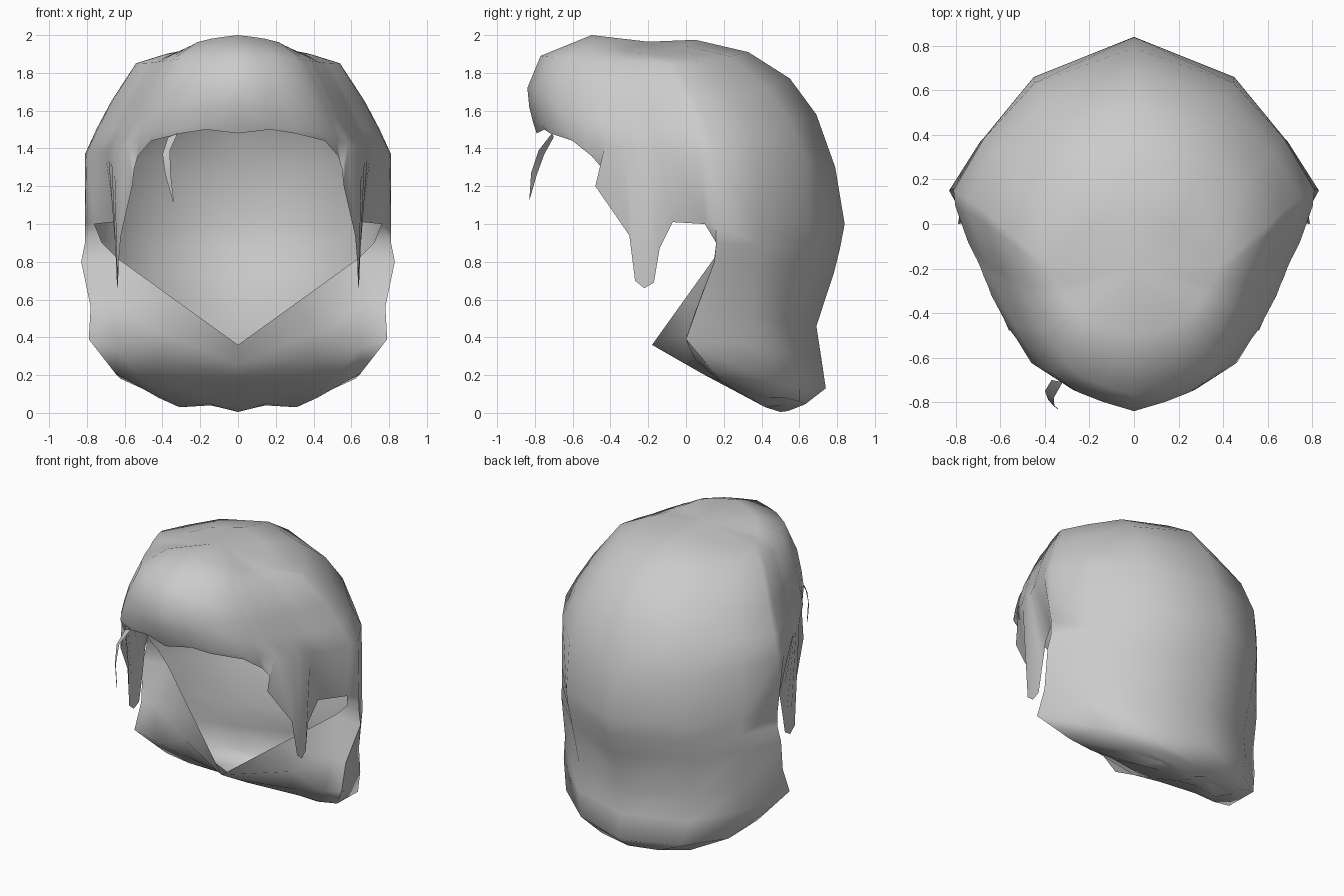
import bpy, bmesh, math

if "Cube" in bpy.data.objects:
    bpy.data.objects.remove(bpy.data.objects["Cube"])

mat = bpy.data.materials.new("hair grey")
mat.diffuse_color = (0.6, 0.6, 0.6, 1)
mat.use_nodes = True
mat.node_tree.nodes["Principled BSDF"].inputs["Base Color"].default_value = mat.diffuse_color


def loft(bm, rows, cap=False, pole=None):
    """Loft quads between equally long rows of points."""
    grid = [[bm.verts.new(p) for p in row] for row in rows]
    for a, b in zip(grid, grid[1:]):
        for i in range(len(a) - 1):
            bm.faces.new((a[i], a[i + 1], b[i + 1], b[i]))
    if pole:
        top = bm.verts.new(pole)
        for a, b in zip(grid[0], grid[0][1:]):
            bm.faces.new((top, b, a))
    if cap:
        bm.faces.new(grid[-1])


def finish(name, bm, mirror):
    """Mirror, weld, orient and smooth the mesh."""
    if mirror:
        geo = bm.verts[:] + bm.edges[:] + bm.faces[:]
        bmesh.ops.mirror(bm, geom=geo, axis='X', merge_dist=0.0001)
    bmesh.ops.remove_doubles(bm, verts=bm.verts, dist=0.0005)
    bmesh.ops.recalc_face_normals(bm, faces=bm.faces)
    back = max(bm.faces, key=lambda f: f.calc_center_median().y)
    if mirror and back.normal.y < 0:
        bmesh.ops.reverse_faces(bm, faces=bm.faces)
    me = bpy.data.meshes.new(name)
    bm.to_mesh(me)
    bm.free()
    me.materials.append(mat)
    ob = bpy.data.objects.new(name, me)
    bpy.context.collection.objects.link(ob)
    bpy.context.view_layer.objects.active = ob
    ob.select_set(True)
    bpy.ops.object.shade_smooth_by_angle(angle=math.radians(75))
    ob.select_set(False)


# half outline of the head seen from above, front to back
PLAN = [(0, -1), (.21, -.95), (.37, -.9), (.57, -.79), (.65, -.67), (.7, -.61),
        (.72, -.57), (.79, -.45), (.81, -.4), (.83, -.36), (.85, -.31), (.87, -.27),
        (.92, -.18), (.99, 0), (1, .1), (.83, .43), (.55, .78), (0, 1)]


def ring(w, mid, front, back, zf, zs, zb):
    """Outline scaled to a width, front and back reach, with three heights."""
    pts = []
    for kx, ky in PLAN:
        y = mid + ky * ((back - mid) if ky > 0 else (mid - front))
        z = zs + ky * ky * ((zb if ky > 0 else zf) - zs)
        pts.append((w * kx, y, z))
    return pts


# hairline: fringe, temple, sideburn, ear notch
hairline = [(0, -.79, 1.48), (.17, -.75, 1.5), (.3, -.72, 1.48), (.46, -.6, 1.44),
            (.53, -.5, 1.36), (.55, -.44, 1.29), (.56, -.48, 1.2), (.62, -.3, .94),
            (.64, -.27, .7), (.64, -.22, .66), (.635, -.17, .69), (.63, -.14, .87),
            (.66, -.07, 1.01), (.76, .1, 1.0)]
nape_top = [(.81, .16, 1.0), (.68, .38, 1.0), (.45, .66, 1.0), (0, .84, 1.0)]
lower_back = [(.83, .15, .8), (.69, .37, .78), (.45, .6, .75), (0, .78, .73)]
rim = (.64, .15, .82)

hair = bmesh.new()

# crown and sides, down to the hairline
loft(hair, [ring(.38, -.22, -.50, .05, 2.0, 1.9, 1.975),
            ring(.54, -.10, -.77, .33, 1.89, 1.85, 1.91),
            ring(.67, 0, -.84, .55, 1.72, 1.65, 1.77),
            ring(.75, .05, -.83, .69, 1.62, 1.5, 1.58),
            ring(.81, .08, -.81, .79, 1.54, 1.37, 1.3),
            hairline + nape_top], pole=(0, -.2, 1.965))

# back of the neck, from behind the ear to the back centre
loft(hair, [[hairline[-1]] + nape_top,
            [(.72, .16, .9), (.81, .16, .9), (.68, .38, .89), (.45, .64, .88), (0, .815, .87)],
            [rim] + lower_back])

# lower wrap, from the front point round to the back centre, closed underneath
loft(hair, [
    [(0, -.18, .36), (.32, -.015, .59), rim] + lower_back,
    [(0, 0, .257), (.4, 0, .42), (.68, .06, .57), (.78, .06, .56), (.67, .36, .52),
     (.43, .55, .47), (0, .69, .46)],
    [(0, .1, .2), (.4, .05, .28), (.64, .02, .34), (.79, 0, .39), (.68, .36, .36),
     (.43, .57, .3), (0, .715, .3)],
    [(0, .2, .147), (.33, .2, .16), (.5, .18, .17), (.65, .15, .21), (.62, .42, .18),
     (.38, .6, .13), (0, .74, .13)],
    [(0, .42, .03), (.15, .42, .05), (.31, .42, .03), (.42, .44, .08), (.4, .52, .08),
     (.22, .6, .06), (0, .63, .045)],
    [(0, .5, .005), (.06, .5, .02), (.14, .5, .04), (.2, .5, .05), (.2, .52, .05),
     (.1, .54, .04), (0, .54, .01)]], cap=True)
finish("hair_shell", hair, True)

# loose lock over the forehead
lock = bmesh.new()
loft(lock, [[(-.37, -.70, 1.46), (-.32, -.71, 1.48)],
            [(-.40, -.75, 1.37), (-.36, -.78, 1.39)],
            [(-.385, -.79, 1.26), (-.357, -.82, 1.27)],
            [(-.345, -.83, 1.12), (-.34, -.83, 1.12)]])
finish("loose_lock", lock, False)
